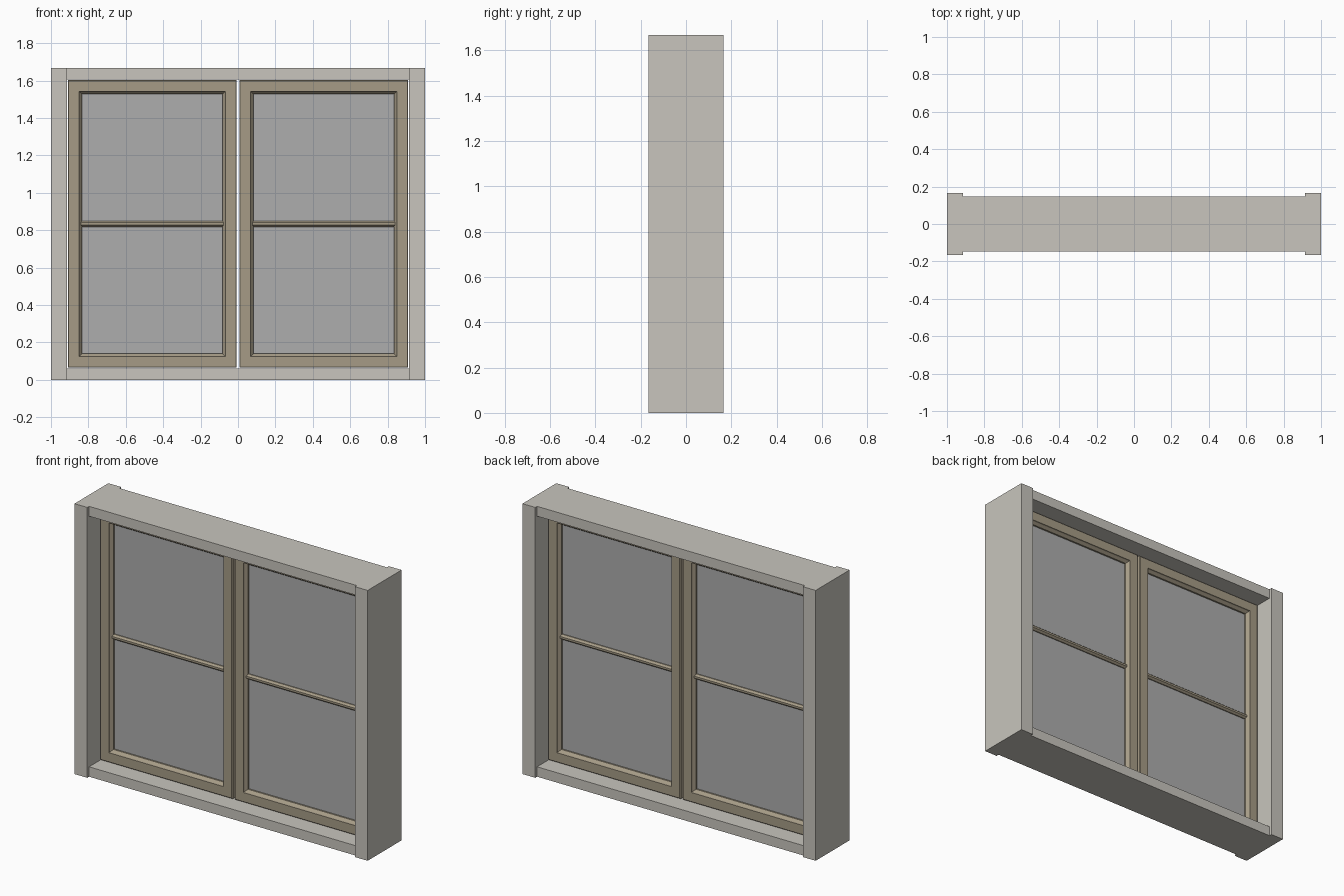
import bpy, bmesh

if "Cube" in bpy.data.objects:
    bpy.data.objects.remove(bpy.data.objects["Cube"])

H = 1.667          # overall height
JAMB = 0.087       # side post width
RAIL = 0.061       # head / sill height


def material(name, rgb):
    m = bpy.data.materials.new(name)
    m.diffuse_color = (*rgb, 1)
    m.use_nodes = True
    m.node_tree.nodes["Principled BSDF"].inputs["Base Color"].default_value = m.diffuse_color
    return m


stone = material("frame_paint", (0.58, 0.56, 0.51))
wood = material("sash_wood", (0.38, 0.33, 0.24))
glass = material("glass_grey", (0.42, 0.42, 0.42))


def finish(name, bm, mat):
    bmesh.ops.recalc_face_normals(bm, faces=bm.faces)
    me = bpy.data.meshes.new(name)
    bm.to_mesh(me)
    bm.free()
    me.materials.append(mat)
    ob = bpy.data.objects.new(name, me)
    bpy.context.collection.objects.link(ob)
    return ob


def box(name, x0, x1, y, z0, z1, mat):
    """Box symmetric about y = 0."""
    bm = bmesh.new()
    bmesh.ops.create_cube(bm, size=1)
    for v in bm.verts:
        v.co = ((x0 + x1) / 2 + v.co.x * (x1 - x0), v.co.y * 2 * y,
                (z0 + z1) / 2 + v.co.z * (z1 - z0))
    return finish(name, bm, mat)


def mitred_ring(name, x0, x1, z0, z1, half, mat):
    """Sweep an (inset, y) profile, mirrored in y, round a rectangle."""
    prof = half + [(i, -y) for i, y in reversed(half)]
    bm = bmesh.new()
    loops = [[bm.verts.new(p) for p in ((x0 + i, y, z0 + i), (x1 - i, y, z0 + i),
                                        (x1 - i, y, z1 - i), (x0 + i, y, z1 - i))]
             for i, y in prof]
    for k, a in enumerate(loops):
        b = loops[(k + 1) % len(loops)]
        for j in range(4):
            n = (j + 1) % 4
            bm.faces.new((a[j], a[n], b[n], b[j]))
    return finish(name, bm, mat)


def bar(name, x0, x1, zc, section, mat):
    """Extrude a (y, z) section along x."""
    bm = bmesh.new()
    face = bm.faces.new([bm.verts.new((x0, y, zc + z)) for y, z in section])
    ext = bmesh.ops.extrude_face_region(bm, geom=[face])["geom"]
    for v in ext:
        if isinstance(v, bmesh.types.BMVert):
            v.co.x = x1
    return finish(name, bm, mat)


# Fixed outer frame: full-height posts, slightly thinner head and sill
inner = 1 - JAMB
box("post_left", -1, -inner, 0.165, 0, H, stone)
box("post_right", inner, 1, 0.165, 0, H, stone)
box("sill", -inner, inner, 0.147, 0, RAIL, stone)
box("head", -inner, inner, 0.147, H - RAIL, H, stone)

# Moulded sash section and glazing bar section
sash_half = [(0, -0.04), (0.005, -0.045), (0.061, -0.045), (0.063, -0.037), (0.076, -0.022)]
bar_section = [(-0.03, -0.006), (-0.03, 0.006), (-0.018, 0.016), (0.018, 0.016),
               (0.03, 0.006), (0.03, -0.006), (0.018, -0.016), (-0.018, -0.016)]

# Two sashes, each with a single pane and a horizontal glazing bar
z0, z1 = RAIL + 0.004, H - RAIL - 0.002
for side, x0, x1 in (("left", -0.91, -0.007), ("right", 0.007, 0.91)):
    mitred_ring("sash_" + side, x0, x1, z0, z1, sash_half[::-1], wood)
    box("pane_" + side, x0 + 0.07, x1 - 0.07, 0.012, z0 + 0.07, z1 - 0.07, glass)
    bar("glazing_bar_" + side, x0 + 0.07, x1 - 0.07, (z0 + z1) / 2, bar_section, wood)
